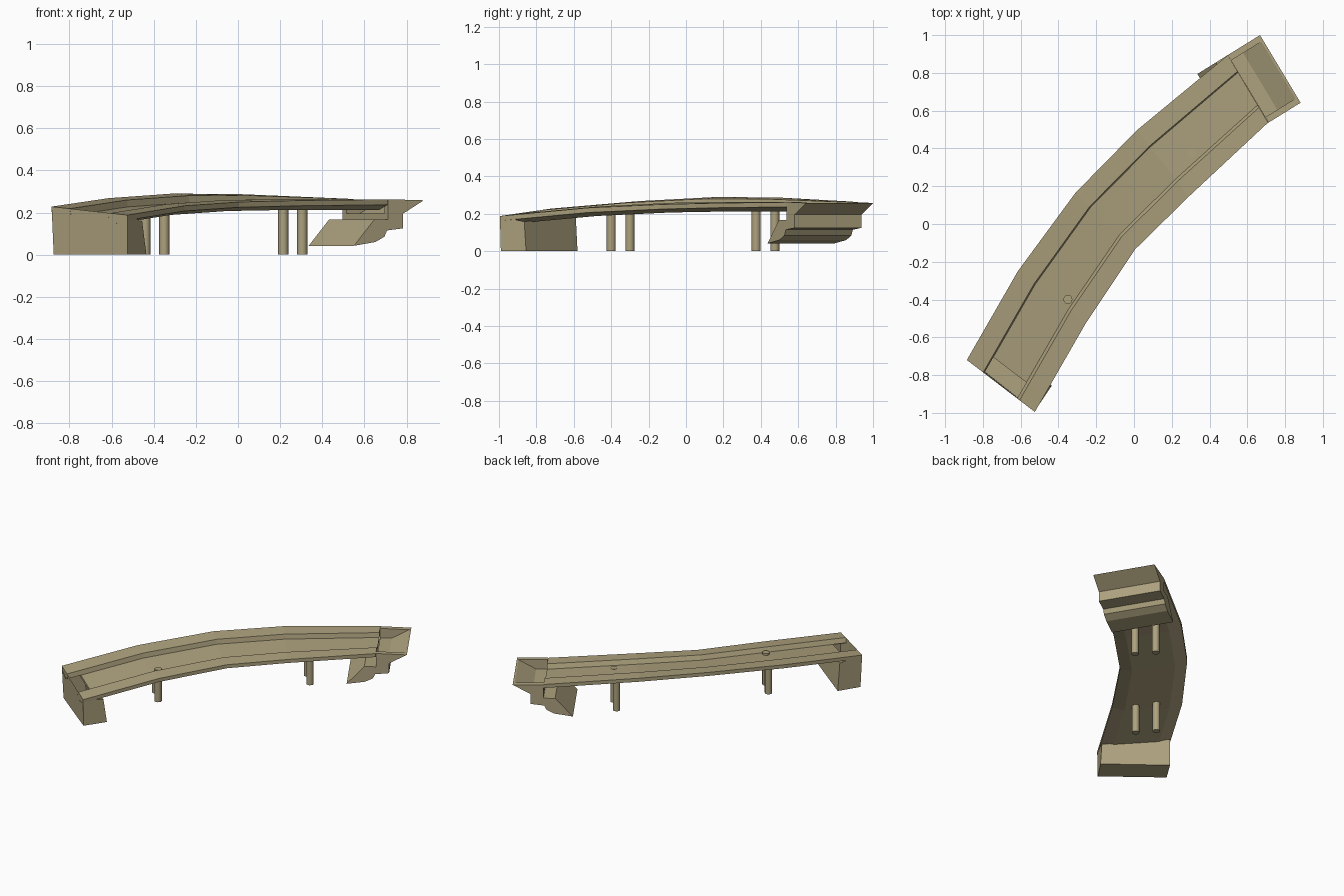
import bpy, bmesh, math
from mathutils import Vector

if "Cube" in bpy.data.objects:
    bpy.data.objects.remove(bpy.data.objects["Cube"])

stone = bpy.data.materials.new("tan_stone")
stone.diffuse_color = (0.42, 0.36, 0.21, 1)
stone.use_nodes = True
stone.node_tree.nodes["Principled BSDF"].inputs["Base Color"].default_value = stone.diffuse_color


def make(name, verts, faces):
    bm = bmesh.new()
    vs = [bm.verts.new(v) for v in verts]
    for f in faces:
        bm.faces.new([vs[i] for i in f])
    bmesh.ops.recalc_face_normals(bm, faces=bm.faces)
    me = bpy.data.meshes.new(name)
    bm.to_mesh(me)
    bm.free()
    me.materials.append(stone)
    ob = bpy.data.objects.new(name, me)
    bpy.context.collection.objects.link(ob)
    return ob


# Curved, banked deck: outer and inner edge at each station
left = [Vector(p) for p in [(-.885, -.72, .228), (-.615, -.25, .268), (-.31, .165, .29),
                            (.016, .497, .287), (.497, .894, .265)]]
right = [Vector(p) for p in [(-.525, -.995, .188), (-.255, -.525, .232), (.005, -.135, .25),
                             (.29, .145, .257), (.71, .537, .262)]]
# Extra station where the trough floor begins
left.insert(1, left[0].lerp(left[1], .18))
right.insert(1, right[0].lerp(right[1], .18))

# Cross-section: fraction across the width, height below the edge
section = [(0, 0), (.24, 0), (.255, -.032), (.74, -.032), (.775, 0), (1, 0),
           (1, -.025), (.82, -.05), (.18, -.05), (0, -.025)]
n = len(section)
verts = [l.lerp(r, f) + Vector((0, 0, dz)) for l, r in zip(left, right) for f, dz in section]
faces = []
for i in range(len(left) - 1):
    for j in range(n):
        if i == 0 and j in (2, 7):      # open drop at the start of the trough
            continue
        k = (j + 1) % n
        faces.append((i * n + j, i * n + k, (i + 1) * n + k, (i + 1) * n + j))
faces.append([n + 2, n + 3, n + 7, n + 8])              # end of the trough floor
faces.append([(len(left) - 1) * n + j for j in range(n)])
make("curved_deck", verts, faces)

# Hollow abutment at the low end, open on top
foot = [(-.875, -.715), (-.525, -.99), (-.435, -.855), (-.79, -.58)]
top = [(-.885, -.72, .228), (-.525, -.995, .188), (-.455, -.865, .158), (-.80, -.59, .2)]
make("end_abutment", [(x, y, 0) for x, y in foot] + top,
     [(0, 1, 2, 3)] + [(i, (i + 1) % 4, (i + 1) % 4 + 4, i + 4) for i in range(4)])

# Far end: profiles of (distance along, height) swept across the width
end_l, end_r = Vector((.667, 1.0, 0)), Vector((.882, .642, 0))
along = Vector((.85, .527, 0))


def prism(name, profile, f0, f1):
    m = len(profile)
    pts = [end_l.lerp(end_r, f) + along * s + Vector((0, 0, z)) for f in (f0, f1) for s, z in profile]
    fs = [list(range(m)), list(range(m, 2 * m))]
    fs += [(i, (i + 1) % m, (i + 1) % m + m, i + m) for i in range(m)]
    return make(name, pts, fs)


prism("wall_corbel", [(-.115, .195), (-.115, .125), (-.205, .115), (-.22, .085), (-.27, .06),
                      (-.39, .042), (-.275, .168), (-.2, .168), (-.2, .195)], 0, 1)
prism("sloped_end_plate", [(0, .258), (-.115, .195), (-.125, .195), (-.012, .258)], .08, .92)
for name, a, b in (("left_cheek", 0, .08), ("right_cheek", .92, 1)):
    prism(name, [(0, .258), (-.115, .195), (-.2, .195), (-.2, .263)], a, b)

# Round posts in two pairs
for i, (x, y, h) in enumerate([(-.35, -.40, .228), (-.44, -.30, .222),
                               (.305, .375, .238), (.215, .475, .240)]):
    bpy.ops.mesh.primitive_cylinder_add(vertices=12, radius=.024, depth=h, location=(x, y, h / 2))
    ob = bpy.context.object
    ob.name = "support_post_%d" % (i + 1)
    ob.data.materials.append(stone)
    bpy.ops.object.shade_smooth_by_angle(angle=math.radians(40))
